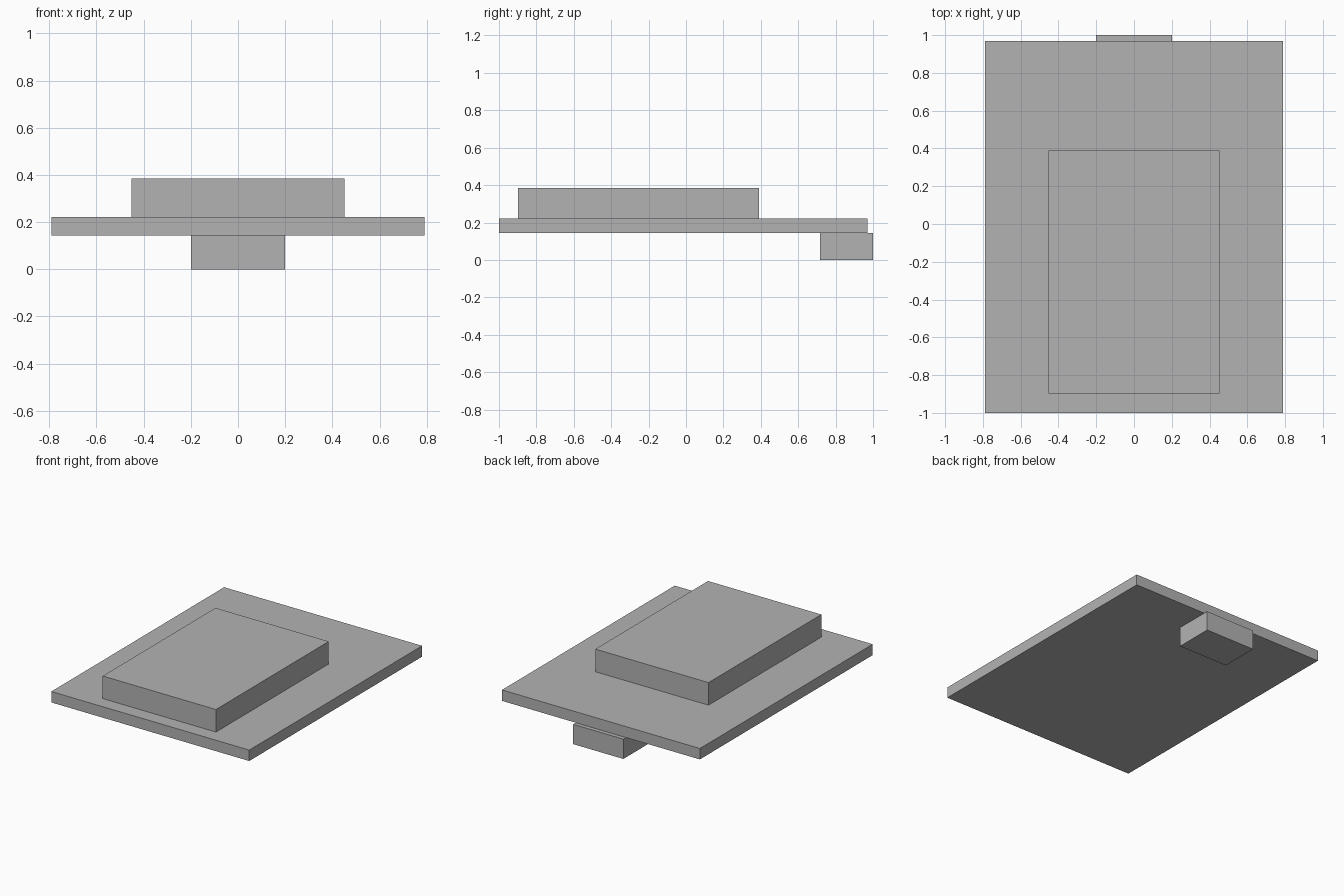
import bpy

# Remove the default cube
cube = bpy.data.objects.get("Cube")
if cube:
    bpy.data.objects.remove(cube, do_unlink=True)

# Single grey material
GREY = (0.45, 0.45, 0.45, 1.0)
grey = bpy.data.materials.new("plain grey")
grey.use_nodes = True
grey.diffuse_color = GREY
for node in grey.node_tree.nodes:
    if node.type == 'BSDF_PRINCIPLED':
        node.inputs["Base Color"].default_value = GREY


def box(name, xs, ys, zs):
    """Axis-aligned box from its (min, max) extents."""
    spans = (xs, ys, zs)
    centre = [(a + b) / 2 for a, b in spans]
    bpy.ops.mesh.primitive_cube_add(size=1, location=centre)
    obj = bpy.context.object
    obj.name = name
    obj.scale = [b - a for a, b in spans]
    bpy.ops.object.transform_apply(location=False, rotation=False, scale=True)
    obj.data.materials.append(grey)
    return obj


# Flat board, raised block on top, small connector under the back edge
box("base_board", (-0.79, 0.79), (-1.0, 0.97), (0.143, 0.222))
box("raised_block", (-0.452, 0.452), (-0.897, 0.389), (0.222, 0.385))
box("rear_connector", (-0.2, 0.2), (0.717, 1.0), (0.0, 0.143))
